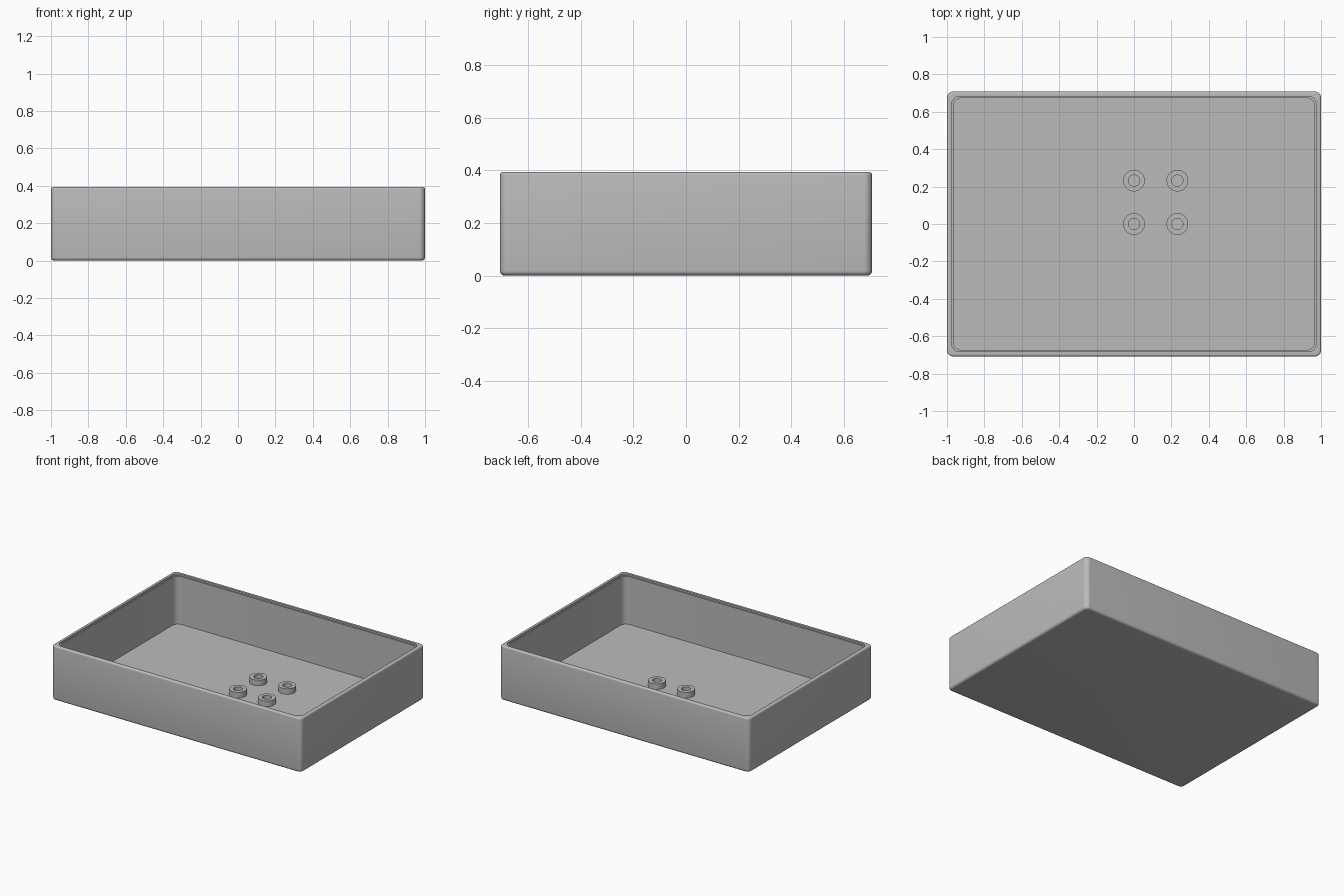
import bpy, bmesh, math

if "Cube" in bpy.data.objects:
    bpy.data.objects.remove(bpy.data.objects["Cube"])

HX, HY, TOP = 1.0, 0.708, 0.393
FLOOR = 0.035

grey = bpy.data.materials.new("plain grey")
grey.diffuse_color = (0.5, 0.5, 0.5, 1)
grey.use_nodes = True
grey.node_tree.nodes["Principled BSDF"].inputs["Base Color"].default_value = grey.diffuse_color


def rounded_rect(inset, radius, z, steps=8):
    """Points of a rounded rectangle inset from the outer footprint."""
    cx, cy = HX - inset - radius, HY - inset - radius
    pts = []
    for q, (sx, sy) in enumerate([(1, 1), (-1, 1), (-1, -1), (1, -1)]):
        for i in range(steps + 1):
            a = math.pi / 2 * (q + i / steps)
            pts.append((sx * cx + radius * math.cos(a),
                        sy * cy + radius * math.sin(a), z))
    return pts


def circle(r, z, x, y, n=32):
    return [(x + r * math.cos(2 * math.pi * i / n),
             y + r * math.sin(2 * math.pi * i / n), z) for i in range(n)]


def loft(name, rings, caps=False, closed=False):
    """Skin a stack of rings; cap both ends or join the last to the first."""
    bm = bmesh.new()
    loops = [[bm.verts.new(p) for p in ring] for ring in rings]
    pairs = list(zip(loops, loops[1:]))
    if closed:
        pairs.append((loops[-1], loops[0]))
    for a, b in pairs:
        n = len(a)
        for i in range(n):
            j = (i + 1) % n
            bm.faces.new((a[i], a[j], b[j], b[i]))
    if caps:
        bm.faces.new(loops[0][::-1])
        bm.faces.new(loops[-1])
    bmesh.ops.recalc_face_normals(bm, faces=bm.faces)
    mesh = bpy.data.meshes.new(name)
    bm.to_mesh(mesh)
    bm.free()
    mesh.materials.append(grey)
    ob = bpy.data.objects.new(name, mesh)
    bpy.context.collection.objects.link(ob)
    bpy.ops.object.select_all(action='DESELECT')
    ob.select_set(True)
    bpy.context.view_layer.objects.active = ob
    bpy.ops.object.shade_smooth_by_angle(angle=math.radians(35))
    return ob


# Tray: rounded base edge, walls, softened rim, small inner ledge, flat floor
R, FILLET, RIM = 0.032, 0.018, 0.01
rings = []
for i in range(6):
    a = math.pi / 2 * i / 5
    d = FILLET * (1 - math.sin(a))
    rings.append(rounded_rect(d, R - d, FILLET * (1 - math.cos(a))))
for i in range(5):
    a = math.pi / 2 * i / 4
    d = RIM * (1 - math.cos(a))
    rings.append(rounded_rect(d, R - d, TOP - RIM + RIM * math.sin(a)))
rings += [rounded_rect(0.025, 0.045, TOP),
          rounded_rect(0.025, 0.045, TOP - 0.012),
          rounded_rect(0.034, 0.045, TOP - 0.012),
          rounded_rect(0.034, 0.045, FLOOR)]
loft("tray", rings, caps=True)

# Four hollow standoffs on the floor
for ix in range(2):
    for iy in range(2):
        x, y = 0.232 * ix, 0.232 * iy
        loft(f"standoff_{ix}_{iy}",
             [circle(0.058, FLOOR, x, y), circle(0.058, FLOOR + 0.04, x, y),
              circle(0.03, FLOOR + 0.04, x, y), circle(0.03, FLOOR, x, y)],
             closed=True)
